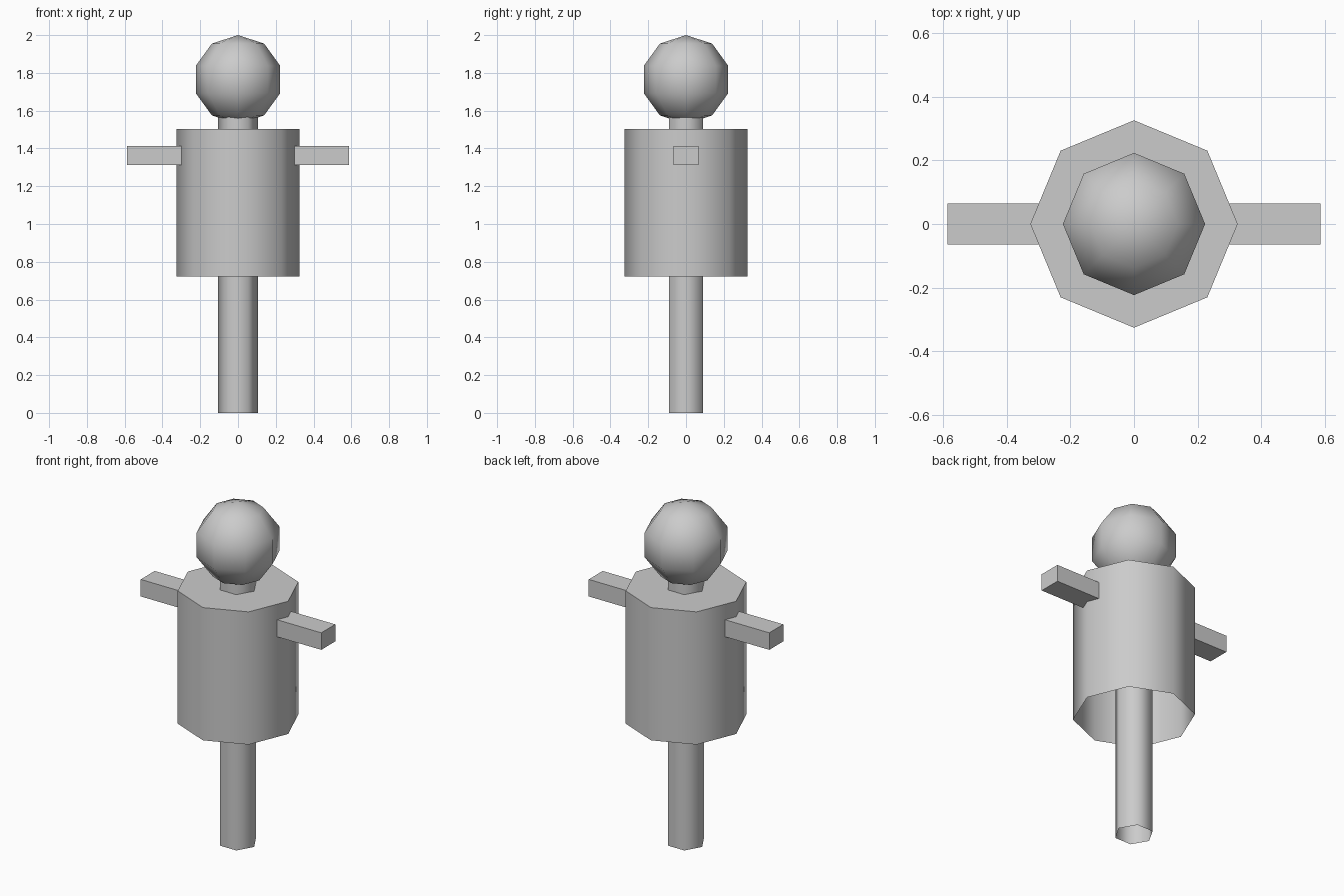
import bpy
import bmesh
import math

cube = bpy.data.objects.get("Cube")
if cube:
    bpy.data.objects.remove(cube, do_unlink=True)

# One plain grey for everything
grey = bpy.data.materials.new("plain_grey")
grey.use_nodes = True
colour = (0.6, 0.6, 0.6, 1)
grey.diffuse_color = colour
grey.node_tree.nodes["Principled BSDF"].inputs["Base Color"].default_value = colour


def finish(name, smooth_angle=None):
    """Name the active object, colour it and shade it."""
    obj = bpy.context.object
    obj.name = name
    obj.data.materials.append(grey)
    bpy.ops.object.transform_apply(location=False, rotation=True, scale=True)
    if smooth_angle:
        bpy.ops.object.shade_smooth_by_angle(angle=math.radians(smooth_angle))
    return obj


def open_prism(name, sides, radius, bottom, top, turn):
    """Smooth-sided prism with a flat top and an open underside."""
    bpy.ops.mesh.primitive_cylinder_add(
        vertices=sides, radius=radius, depth=top - bottom,
        location=(0, 0, (bottom + top) / 2), rotation=(0, 0, math.radians(turn)))
    mesh = finish(name, 75).data
    bm = bmesh.new()
    bm.from_mesh(mesh)
    bm.normal_update()
    underside = [f for f in bm.faces if f.normal.z < -0.9]
    bmesh.ops.delete(bm, geom=underside, context="FACES_ONLY")
    bm.to_mesh(mesh)
    bm.free()


# Pole runs through the body and forms the neck
open_prism("pole", 6, 0.105, 0, 1.6, 30)
open_prism("body", 8, 0.326, 0.723, 1.503, 0)

# Head: coarse smooth ball
bpy.ops.mesh.primitive_uv_sphere_add(
    segments=8, ring_count=5, radius=0.235, location=(0, 0, 1.765))
finish("head", 75)

# Arms: one block per side, rooted inside the body
for side, name in ((1, "left_arm"), (-1, "right_arm")):
    bpy.ops.mesh.primitive_cube_add(size=1, location=(side * 0.415, 0, 1.362))
    bpy.context.object.scale = (0.344, 0.13, 0.1)
    finish(name)
